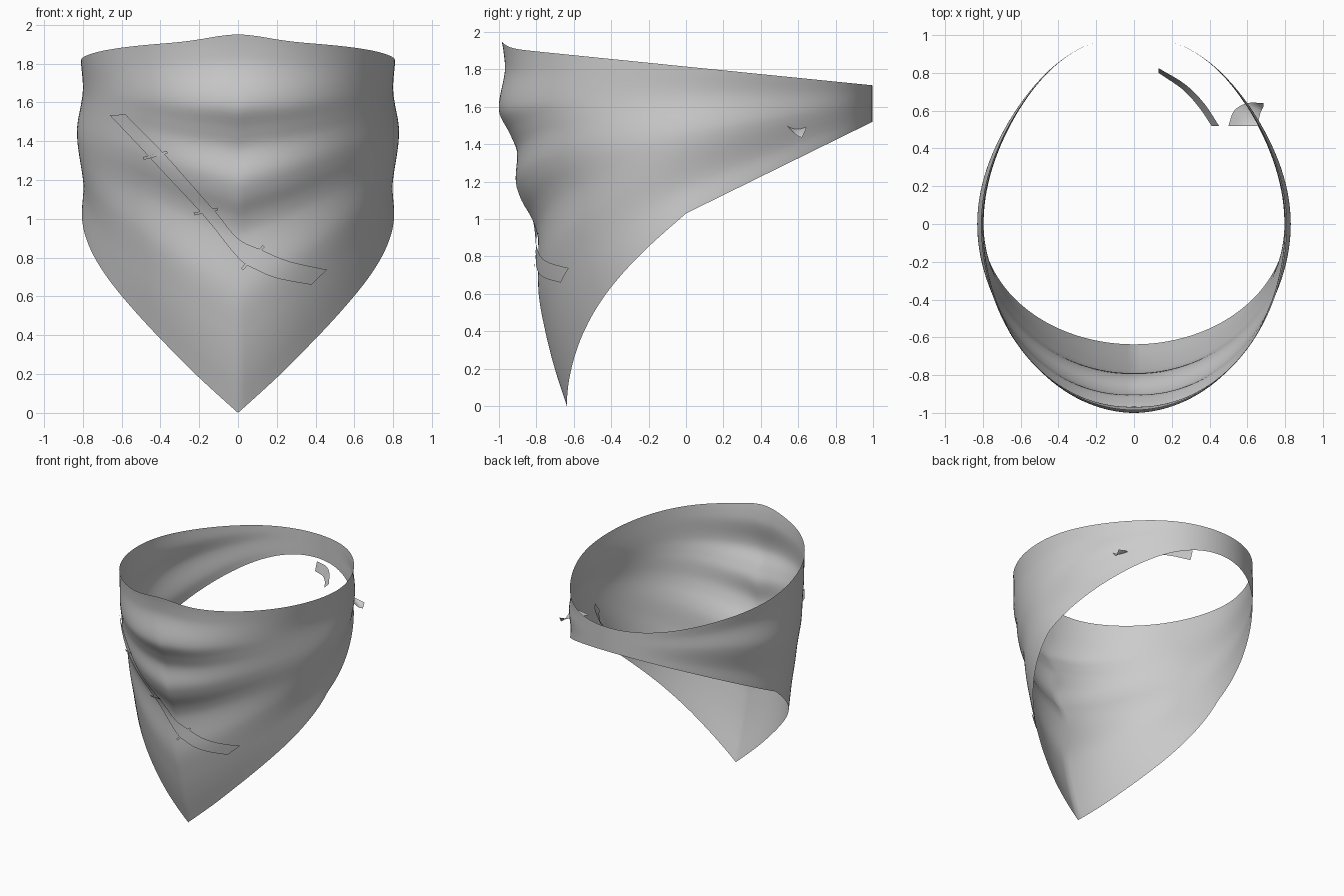
import bpy
from math import sin, cos, pi, radians, exp
from mathutils import Vector
from mathutils.bvhtree import BVHTree

if "Cube" in bpy.data.objects:
    bpy.data.objects.remove(bpy.data.objects["Cube"])


def curve(pts, t):
    """Smooth interpolation through (t, value) pairs."""
    n = len(pts)

    def slope(i):
        a, b = pts[max(i - 1, 0)], pts[min(i + 1, n - 1)]
        return (b[1] - a[1]) / (b[0] - a[0])
    i = 0
    while i < n - 2 and t > pts[i + 1][0]:
        i += 1
    (t0, v0), (t1, v1) = pts[i], pts[i + 1]
    h = t1 - t0
    s = min(max((t - t0) / h, 0), 1)
    return ((2*s**3 - 3*s*s + 1) * v0 + (s**3 - 2*s*s + s) * h * slope(i)
            + (3*s*s - 2*s**3) * v1 + (s**3 - s*s) * h * slope(i + 1))


def make_object(name, verts, faces):
    mesh = bpy.data.meshes.new(name)
    mesh.from_pydata(verts, [], faces)
    mesh.update()
    for p in mesh.polygons:
        p.use_smooth = True
    ob = bpy.data.objects.new(name, mesh)
    bpy.context.collection.objects.link(ob)
    return ob


def grid_faces(nu, nv, wrap=False):
    """Faces for nu columns of nv points each."""
    return [(i*nv + j, i*nv + j + 1, (i+1) % nu*nv + j + 1, (i+1) % nu*nv + j)
            for i in range(nu if wrap else nu - 1) for j in range(nv - 1)]


# Draped cloth: front centre depth, softened depth, side width and hem height
FRONT = [(0, .985), (.03, .975), (.08, .968), (.19, 1.0), (.255, .94),
         (.305, .903), (.385, .91), (.435, .88), (.49, .82), (.54, .792),
         (.69, .788), (.8, .75), (.9, .70), (1, .637)]
SOFT = [(0, .985), (.2, .985), (.37, .91), (.54, .81), (.69, .78), (.85, .72), (1, .637)]
SIDE = [(0, .81), (.2, .80), (.47, .83), (.8, .797), (1, .805)]
HEM = [(0, 0), (14.5, .183), (30, .385), (47, .59), (68, .815), (90, 1.03)]


def cloth_point(deg, v):
    """deg runs from the front centre (0) to the back (180) on both sides."""
    a = radians(deg)
    c, s = cos(a), sin(a)
    rx = curve(SIDE, v)
    if abs(deg) <= 90:
        w = min(1, abs(s) * 1.1)
        ry = curve(FRONT, v) * (1 - w) + curve(SOFT, v) * w
        hem = curve(HEM, abs(deg))
    else:
        ry = .997
        rx = .8 + (rx - .8) * s * s
        rx *= 1 - .045 * sin(2 * a) ** 2
        hem = 1.03 - .49 * c
    x, y = rx * s, -ry * c
    top = 1.815 + .1 * c + .035 * exp(-(x / .2) ** 2) * (c > 0)
    return (x, y, top + (hem - top) * v)


NU, NV = 144, 81
verts = [cloth_point(i * 360 / NU - 180, j / (NV - 1)) for i in range(NU) for j in range(NV)]
faces = grid_faces(NU, NV, True)
make_object("bandana_cloth", verts, faces)
tree = BVHTree.FromPolygons([Vector(v) for v in verts], faces)


def on_front(x, z, lift):
    hit, normal = tree.ray_cast(Vector((x, -3, z)), Vector((0, 1, 0)))[:2]
    return tuple(hit + normal * (-lift if normal.y > 0 else lift))


def path(pts, t):
    """Smooth point at 0..1 along a list of points."""
    return [curve([(i / (len(pts) - 1), p[k]) for i, p in enumerate(pts)], t)
            for k in range(len(pts[0]))]


def ribbon(name, edge_a, edge_b, nu, nv, lift=None):
    """Strip between two edges, optionally laid on the cloth front."""
    out = []
    for i in range(nu):
        a, b = Vector(path(edge_a, i / (nu - 1))), Vector(path(edge_b, i / (nu - 1)))
        for j in range(nv):
            p = a.lerp(b, j / (nv - 1))
            out.append(tuple(p) if lift is None else on_front(p[0], p[1], lift))
    return make_object(name, out, grid_faces(nu, nv))


# Sewn-on tear strip across the front
ribbon("tear_strip",
       [(-.57, 1.54), (-.35, 1.31), (-.12, 1.05), (0, .9), (.12, .84), (.25, .785), (.45, .74)],
       [(-.65, 1.535), (-.43, 1.30), (-.19, 1.04), (0, .80), (.1, .735), (.2, .695), (.37, .663)],
       41, 5, .013)

# Stitches crossing the strip
for k, (x0, z0, x1, z1) in enumerate([(-.475, 1.315, -.355, 1.345),
                                      (-.22, 1.03, -.10, 1.06), (.02, .74, .13, .86)]):
    d = Vector((x1 - x0, z1 - z0)).normalized() * .007
    ribbon(f"stitch_{k + 1}", [(x0 - d.y, z0 + d.x), (x1 - d.y, z1 + d.x)],
           [(x0 + d.y, z0 - d.x), (x1 + d.y, z1 - d.x)], 9, 2, .019)

# Loose strip ends inside the back
ribbon("loose_strip_inner",
       [(.13, .825, 1.59), (.27, .74, 1.62), (.37, .64, 1.63), (.45, .52, 1.61)],
       [(.13, .80, 1.52), (.26, .71, 1.55), (.35, .61, 1.57), (.41, .52, 1.565)], 17, 3)
ribbon("loose_strip_outer",
       [(.50, .52, 1.50), (.53, .60, 1.51), (.60, .64, 1.49), (.685, .64, 1.475)],
       [(.655, .52, 1.52), (.66, .55, 1.49), (.67, .59, 1.45), (.685, .62, 1.435)], 13, 5)
